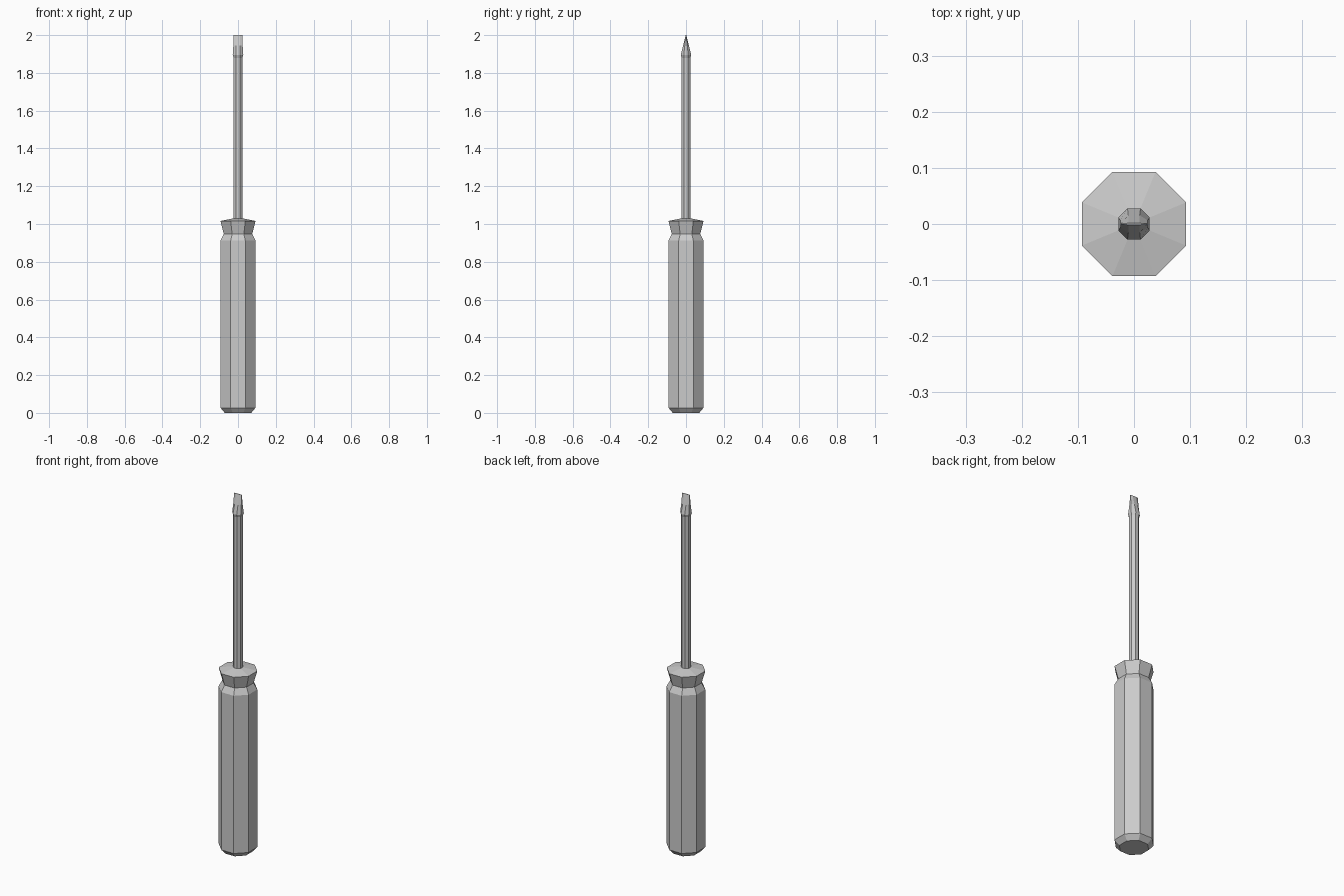
import bpy, bmesh, math

cube = bpy.data.objects.get("Cube")
if cube:
    bpy.data.objects.remove(cube, do_unlink=True)

SIDES = 8

grey = bpy.data.materials.new("plain_grey")
grey.use_nodes = True
grey.diffuse_color = (0.6, 0.6, 0.6, 1)
grey.node_tree.nodes["Principled BSDF"].inputs["Base Color"].default_value = (0.6, 0.6, 0.6, 1)


def octagon(apothem, z):
    """Octagon points with flat sides facing the axes."""
    r = apothem / math.cos(math.pi / SIDES)
    angles = [(i + 0.5) * math.tau / SIDES for i in range(SIDES)]
    return [(r * math.cos(a), r * math.sin(a), z) for a in angles]


def loft(name, rings):
    """Skin a stack of rings and cap both ends."""
    bm = bmesh.new()
    loops = [[bm.verts.new(p) for p in ring] for ring in rings]
    for low, high in zip(loops, loops[1:]):
        for i in range(SIDES):
            j = (i + 1) % SIDES
            bm.faces.new((low[i], low[j], high[j], high[i]))
    bm.faces.new(loops[0][::-1])
    bm.faces.new(loops[-1])
    mesh = bpy.data.meshes.new(name)
    bm.to_mesh(mesh)
    bm.free()
    mesh.materials.append(grey)
    obj = bpy.data.objects.new(name, mesh)
    bpy.context.collection.objects.link(obj)
    return obj


# Handle: chamfered butt, long grip, neck, flared collar and shallow cap
handle_profile = [(0.07, 0), (0.093, 0.027), (0.093, 0.912), (0.075, 0.947),
                  (0.093, 1.016), (0.023, 1.03)]
loft("handle", [octagon(r, z) for r, z in handle_profile])

# Shaft
loft("shaft", [octagon(0.0235, 1.0), octagon(0.0235, 1.9)])


# Blade: flared octagon pinched to a thin straight edge
def blade_ring(half_width, half_depth, z):
    flat = half_depth * math.tan(math.pi / SIDES)
    ring = []
    for x, y, _ in octagon(1, 0):
        edge_y = half_depth if abs(y) > 0.9 else flat
        ring.append((x * half_width, math.copysign(edge_y, y), z))
    return ring


loft("blade", [octagon(0.0235, 1.88), blade_ring(0.028, 0.028, 1.895),
               blade_ring(0.0245, 0.0155, 1.945), blade_ring(0.0235, 0.0015, 2.0)])
